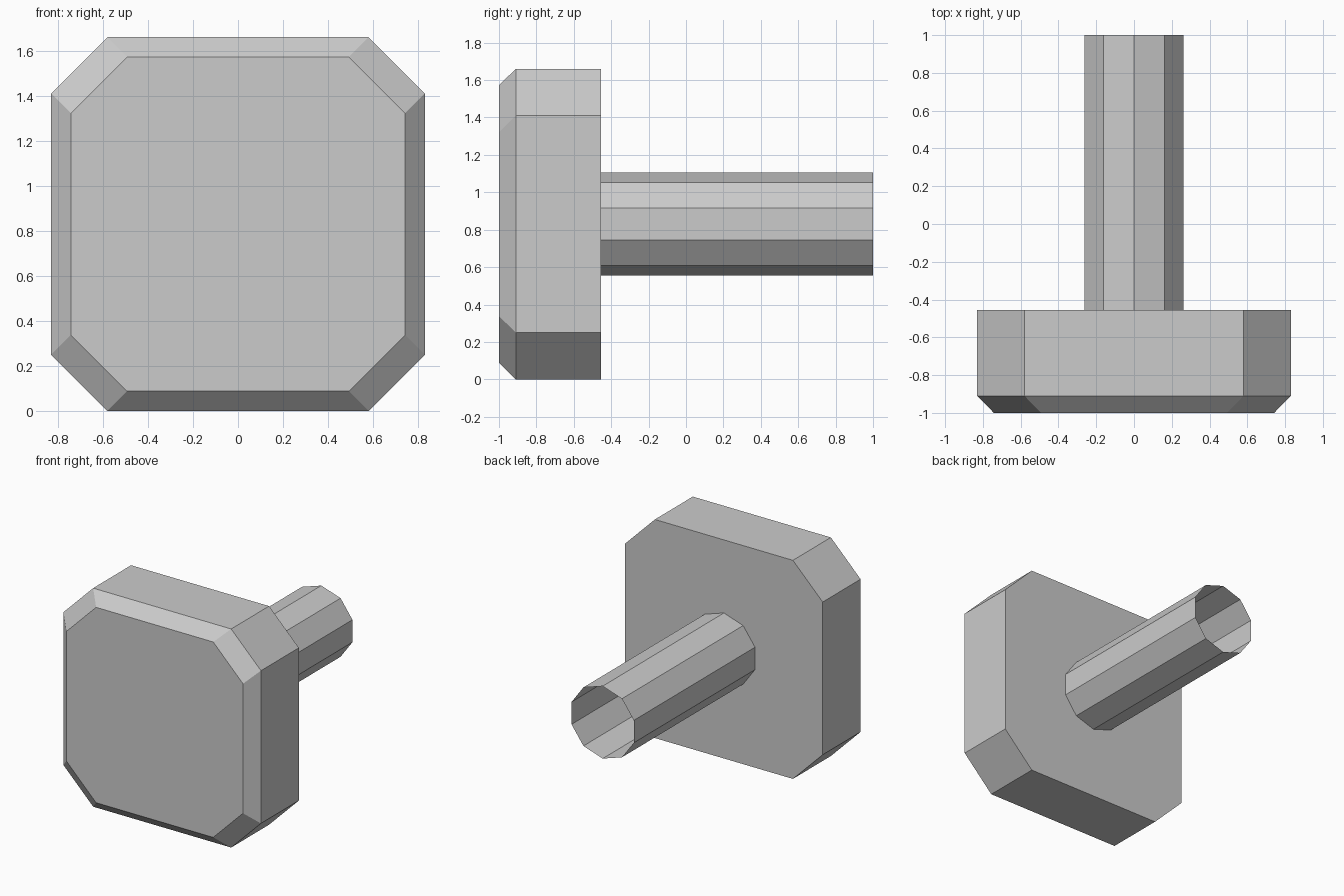
import bpy
import bmesh
import math

cube = bpy.data.objects.get("Cube")
if cube:
    bpy.data.objects.remove(cube, do_unlink=True)

MID_Z = 0.83

grey = bpy.data.materials.new("plain grey")
grey.use_nodes = True
colour = (0.6, 0.6, 0.6, 1)
grey.diffuse_color = colour
grey.node_tree.nodes["Principled BSDF"].inputs["Base Color"].default_value = colour


def octagon(half, cut):
    """Square outline with its corners cut off, as (x, z) points."""
    a, b = half, half - cut
    return [(b, -a), (a, -b), (a, b), (b, a), (-b, a), (-a, b), (-a, -b), (-b, -a)]


def decagon(radius):
    """Ten-sided outline with a corner pointing up."""
    angles = [math.pi / 2 + i * math.tau / 10 for i in range(10)]
    return [(radius * math.cos(t), radius * math.sin(t)) for t in angles]


def loft(name, sections, capped):
    """Join (y, outline) sections along y, optionally closing both ends."""
    bm = bmesh.new()
    rings = [[bm.verts.new((x, y, MID_Z + z)) for x, z in outline]
             for y, outline in sections]
    for front, back in zip(rings, rings[1:]):
        for i in range(len(front)):
            j = (i + 1) % len(front)
            bm.faces.new((front[i], front[j], back[j], back[i]))
    if capped:
        bm.faces.new(rings[0][::-1])
        bm.faces.new(rings[-1])
    bmesh.ops.recalc_face_normals(bm, faces=bm.faces)
    mesh = bpy.data.meshes.new(name)
    bm.to_mesh(mesh)
    bm.free()
    mesh.materials.append(grey)
    obj = bpy.data.objects.new(name, mesh)
    bpy.context.collection.objects.link(obj)
    return obj


# Head: thick plate with cut corners and a chamfered front rim
loft("head", [(-1, octagon(0.742, 0.25)),
              (-0.91, octagon(0.83, 0.25)),
              (-0.455, octagon(0.83, 0.25))], capped=True)

# Stem: ten-sided tube, open at the back
loft("stem", [(-0.455, decagon(0.275)), (1, decagon(0.275))], capped=False)
